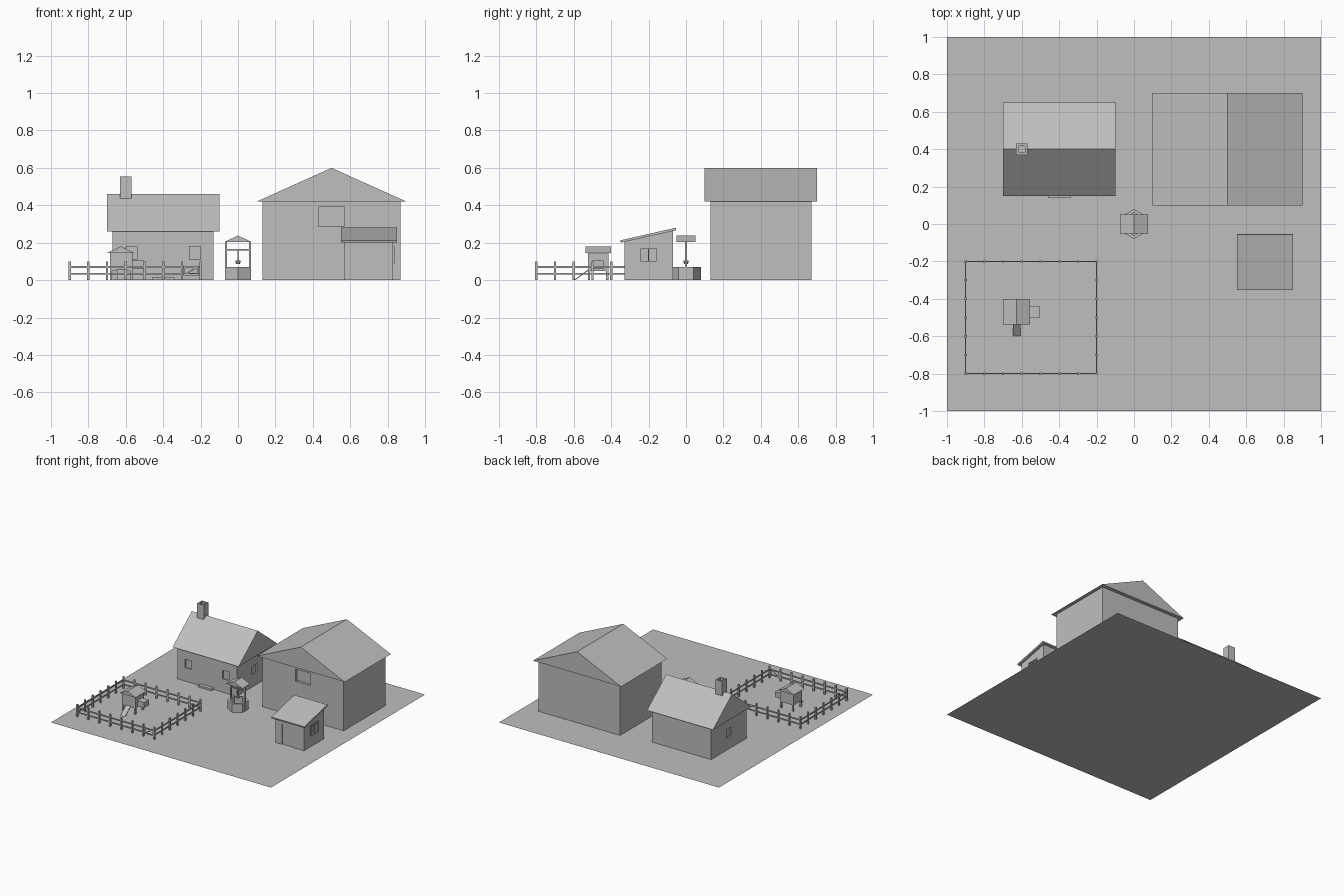
import bpy, bmesh, math
from mathutils import Vector

if "Cube" in bpy.data.objects:
    bpy.data.objects.remove(bpy.data.objects["Cube"])

grey = bpy.data.materials.new("plain_grey")
grey.diffuse_color = (0.52, 0.52, 0.52, 1)
grey.use_nodes = True
grey.node_tree.nodes["Principled BSDF"].inputs["Base Color"].default_value = grey.diffuse_color


def make(name, bm):
    bmesh.ops.recalc_face_normals(bm, faces=bm.faces)
    me = bpy.data.meshes.new(name)
    bm.to_mesh(me)
    bm.free()
    me.materials.append(grey)
    ob = bpy.data.objects.new(name, me)
    bpy.context.collection.objects.link(ob)
    return ob


def add_box(bm, x0, x1, y0, y1, z0, z1):
    vs = bmesh.ops.create_cube(bm, size=1)["verts"]
    for v in vs:
        v.co = ((x0 + x1) / 2 + v.co.x * (x1 - x0),
                (y0 + y1) / 2 + v.co.y * (y1 - y0),
                (z0 + z1) / 2 + v.co.z * (z1 - z0))


def boxes(name, *dims):
    bm = bmesh.new()
    for d in dims:
        add_box(bm, *d)
    return make(name, bm)


def prism(name, profile, axis, a, b):
    """Extrude a closed profile along x (profile is y,z) or y (profile is x,z)."""
    bm = bmesh.new()
    place = (lambda p, t: (t, p[0], p[1])) if axis == "x" else (lambda p, t: (p[0], t, p[1]))
    lo = [bm.verts.new(place(p, a)) for p in profile]
    hi = [bm.verts.new(place(p, b)) for p in profile]
    bm.faces.new(lo)
    bm.faces.new(hi)
    n = len(profile)
    for i in range(n):
        j = (i + 1) % n
        bm.faces.new((lo[i], lo[j], hi[j], hi[i]))
    return make(name, bm)


def gable(name, axis, s0, s1, z0, z1, a, b):
    return prism(name, [(s0, z0), (s1, z0), ((s0 + s1) / 2, z1)], axis, a, b)


def cut(target, *dims):
    """Recess openings into a solid wall block."""
    cutter = boxes(target.name + "_cutter", *dims)
    cutter.hide_render = True
    cutter.display_type = 'WIRE'
    mod = target.modifiers.new("openings", 'BOOLEAN')
    mod.operation = 'DIFFERENCE'
    mod.solver = 'EXACT'
    mod.object = cutter
    bpy.context.view_layer.objects.active = target
    bpy.ops.object.modifier_apply(modifier=mod.name)
    bpy.data.objects.remove(cutter)


# Ground sheet
bm = bmesh.new()
bmesh.ops.create_grid(bm, x_segments=1, y_segments=1, size=1)
make("ground", bm)

# Farmhouse with recessed windows and door
house = boxes("house_walls", (-0.67, -0.13, 0.17, 0.63, 0, 0.26))
cut(house,
    (-0.60, -0.54, 0.15, 0.18, 0.11, 0.18), (-0.26, -0.20, 0.15, 0.18, 0.11, 0.18),
    (-0.69, -0.66, 0.37, 0.43, 0.10, 0.17), (-0.14, -0.11, 0.37, 0.43, 0.10, 0.17))
gable("house_roof", "x", 0.15, 0.65, 0.26, 0.46, -0.70, -0.10)
boxes("house_step", (-0.46, -0.34, 0.14, 0.17, 0, 0.015))
chimney = boxes("chimney", (-0.63, -0.57, 0.37, 0.43, 0.40, 0.555))
cut(chimney, (-0.618, -0.582, 0.382, 0.418, 0.50, 0.60))

# Barn with loft opening
barn = boxes("barn_walls", (0.13, 0.87, 0.13, 0.67, 0, 0.42))
cut(barn, (0.43, 0.57, 0.11, 0.15, 0.29, 0.39))
gable("barn_roof", "y", 0.10, 0.90, 0.42, 0.60, 0.10, 0.70)

# Shed with lean-to roof, door and framed side window
shed = prism("shed_walls", [(-0.33, 0), (-0.07, 0), (-0.07, 0.262), (-0.33, 0.205)],
             "x", 0.57, 0.83)
cut(shed, (0.63, 0.73, -0.34, -0.322, -0.01, 0.17),
    (0.822, 0.84, -0.24, -0.16, 0.10, 0.17))
prism("shed_roof", [(-0.35, 0.20), (-0.053, 0.266), (-0.055, 0.28), (-0.353, 0.212)],
      "x", 0.55, 0.85)
boxes("shed_window_frame",
      (0.825, 0.836, -0.25, -0.15, 0.17, 0.18), (0.825, 0.836, -0.25, -0.15, 0.09, 0.10),
      (0.825, 0.836, -0.25, -0.24, 0.10, 0.17), (0.825, 0.836, -0.16, -0.15, 0.10, 0.17),
      (0.825, 0.834, -0.203, -0.197, 0.10, 0.17))

# Well: hollow hexagonal wall
bm = bmesh.new()
rings = []
for r, z in ((0.08, 0), (0.08, 0.07), (0.06, 0.07), (0.06, 0.01)):
    rings.append([bm.verts.new((r * math.sin(k * math.pi / 3), r * math.cos(k * math.pi / 3), z))
                  for k in range(6)])
for lo, hi in zip(rings, rings[1:]):
    for k in range(6):
        j = (k + 1) % 6
        bm.faces.new((lo[k], lo[j], hi[j], hi[k]))
bm.faces.new(rings[0])
bm.faces.new(rings[-1])
make("well_wall", bm)
boxes("well_posts", *[(s * 0.065 - 0.005, s * 0.065 + 0.005, -0.005, 0.005, 0.0, 0.205)
                      for s in (-1, 1)])
boxes("well_crossbar", (-0.065, 0.065, -0.004, 0.004, 0.158, 0.167))
boxes("well_rope", (-0.002, 0.002, -0.002, 0.002, 0.10, 0.16))
bm = bmesh.new()
bmesh.ops.create_cone(bm, cap_ends=True, segments=8, radius1=0.011, radius2=0.015, depth=0.018)
bmesh.ops.translate(bm, verts=bm.verts, vec=(0, 0, 0.096))
make("well_bucket", bm)
gable("well_roof", "y", -0.075, 0.075, 0.203, 0.238, -0.05, 0.05)

# Fence posts every tenth of a unit, with two rails
X0, X1, Y0, Y1 = -0.9, -0.2, -0.8, -0.2
spots = [(X0 + 0.1 * i, y) for i in range(8) for y in (Y0, Y1)]
spots += [(x, Y0 + 0.1 * i) for i in range(1, 6) for x in (X0, X1)]
h = 0.006
boxes("fence_posts", *[(x - h, x + h, y - h, y + h, 0, 0.10) for x, y in spots])
rails = []
t = 0.003
for z in (0.034, 0.07):
    rails += [(x - t, x + t, Y0, Y1, z - 0.005, z + 0.005) for x in (X0, X1)]
    rails.append((X0, X1, Y1 - t, Y1 + t, z - 0.005, z + 0.005))
    rails.append((X0, -0.3, Y0 - t, Y0 + t, z - 0.005, z + 0.005))
boxes("fence_rails", *rails)

# Gate with diagonal brace
boxes("gate_frame", *[(-0.292, -0.208, Y0 - t, Y0 + t, z - 0.005, z + 0.005) for z in (0.03, 0.07)],
      *[(x - 0.004, x + 0.004, Y0 - t, Y0 + t, 0.025, 0.075) for x in (-0.288, -0.212)])
prism("gate_brace", [(-0.288, 0.03), (-0.276, 0.03), (-0.212, 0.07), (-0.224, 0.07)],
      "y", Y0 - 0.002, Y0 + 0.002)

# Chicken coop on legs with nest box and ramp
boxes("coop_body", (-0.685, -0.565, -0.525, -0.415, 0.05, 0.145))
gable("coop_roof", "y", -0.70, -0.555, 0.145, 0.18, -0.537, -0.40)
boxes("coop_legs", *[(x - 0.006, x + 0.006, y - 0.006, y + 0.006, 0, 0.05)
                     for x in (-0.679, -0.571) for y in (-0.519, -0.421)])
boxes("nest_box", (-0.565, -0.503, -0.50, -0.44, 0.06, 0.105))
prism("coop_ramp", [(-0.60, 0), (-0.592, 0), (-0.525, 0.048), (-0.525, 0.056)],
      "x", -0.648, -0.608)
